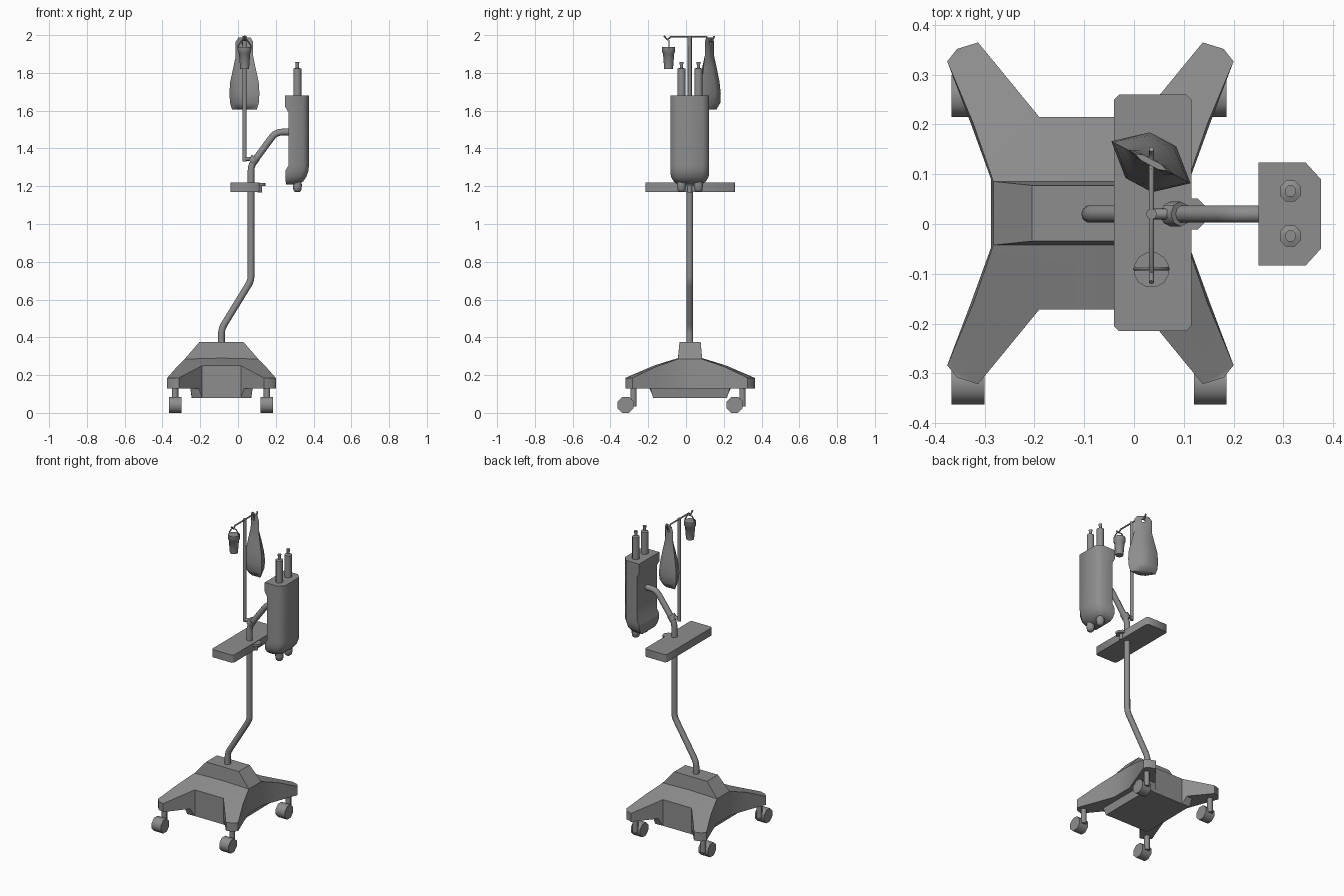
import bpy, bmesh, math
from mathutils import Vector

if "Cube" in bpy.data.objects:
    bpy.data.objects.remove(bpy.data.objects["Cube"])

grey = bpy.data.materials.new("dark_grey")
grey.diffuse_color = (.27, .27, .27, 1)
grey.use_nodes = True
grey.node_tree.nodes["Principled BSDF"].inputs["Base Color"].default_value = grey.diffuse_color


def finish(ob, angle=30):
    bpy.ops.object.select_all(action='DESELECT')
    ob.select_set(True)
    bpy.context.view_layer.objects.active = ob
    ob.data.materials.clear()
    ob.data.materials.append(grey)
    bpy.ops.object.shade_smooth_by_angle(angle=math.radians(angle))
    return ob


def mesh(name, verts, faces, loc=(0, 0, 0), angle=30):
    bm = bmesh.new()
    vs = [bm.verts.new(v) for v in verts]
    for f in faces:
        bm.faces.new([vs[i] for i in f])
    bmesh.ops.remove_doubles(bm, verts=bm.verts, dist=1e-5)
    bmesh.ops.recalc_face_normals(bm, faces=bm.faces)
    me = bpy.data.meshes.new(name)
    bm.to_mesh(me)
    bm.free()
    ob = bpy.data.objects.new(name, me)
    ob.location = loc
    bpy.context.collection.objects.link(ob)
    return finish(ob, angle)


def loft(name, rings, loc=(0, 0, 0), angle=30):
    n = len(rings[0])
    verts = [p for r in rings for p in r]
    faces = [list(range(n)), list(range(len(verts) - n, len(verts)))]
    for k in range(len(rings) - 1):
        for i in range(n):
            j = (i + 1) % n
            faces.append([k * n + i, k * n + j, k * n + n + j, k * n + n + i])
    return mesh(name, verts, faces, loc, angle)


def lathe(name, profile, loc, sides=8, axis='Z', angle=50):
    """profile: (radius, distance along axis)"""
    rings = []
    for r, h in profile:
        ring = []
        for i in range(sides):
            a = 2 * math.pi * (i + .5) / sides
            c, s = r * math.cos(a), r * math.sin(a)
            ring.append((c, s, h) if axis == 'Z' else (h, c, s))
        rings.append(ring)
    return loft(name, rings, loc, angle)


def tube(name, pts, r, res=3):
    cu = bpy.data.curves.new(name, 'CURVE')
    cu.dimensions = '3D'
    cu.bevel_depth = r
    cu.bevel_resolution = res
    cu.use_fill_caps = True
    sp = cu.splines.new('POLY')
    sp.points.add(len(pts) - 1)
    for p, q in zip(sp.points, pts):
        p.co = (*q, 1)
    ob = bpy.data.objects.new(name, cu)
    bpy.context.collection.objects.link(ob)
    bpy.ops.object.select_all(action='DESELECT')
    ob.select_set(True)
    bpy.context.view_layer.objects.active = ob
    bpy.ops.object.convert(target='MESH')
    return finish(bpy.context.object, 50)


def rounded(pts, d, n=3):
    """Round the inner corners of a path by the distances d."""
    pts = [Vector(p) for p in pts]
    out = [pts[0]]
    for a, b, c, r in zip(pts, pts[1:], pts[2:], d):
        p, q = b + (a - b).normalized() * r, b + (c - b).normalized() * r
        for i in range(n + 1):
            t = i / n
            out.append(p * (1 - t) ** 2 + b * 2 * t * (1 - t) + q * t * t)
    return out + [pts[-1]]


# Four-legged base: one quarter, mirrored both ways
Q = dict(T0=(0, 0, .375), T1=(.117, 0, .375), T2=(.117, .056, .375), T3=(0, .056, .375),
         H0=(0, .064, .29), H1=(.195, .064, .285), H2=(.195, 0, .285),
         N0=(0, .193, .25), N=(.1025, .193, .25), M=(.235, .18, .245),
         A=(.2875, .305, .185), B=(.2675, .33, .185), C=(.2255, .343, .185),
         w2=(.2, 0, .13), w1=(.2, .07, .13), m=(.24, .18, .13),
         a=(.2875, .305, .13), b=(.2675, .33, .13), c=(.2255, .343, .13),
         p=(.1205, .215, .13), q1=(.165, 0, .13), q2=(.165, .21, .13),
         k0=(0, 0, .08), k1=(.158, 0, .08), k2=(.156, .196, .08),
         n2=(.1025, .193, .08), n0=(0, .193, .08))
QF = ("T0 T1 T2 T3", "T3 T2 H1 H0", "T1 H2 H1 T2", "H0 H1 N N0", "H1 M N", "M A C N", "A B C",
      "N0 N n2 n0", "N C c p n2", "C B b c", "B A a b", "A M m a", "M H1 w1 m", "H1 H2 w2 w1",
      "q1 w2 w1 q2", "w1 m q2", "m a b c p q2", "q1 q2 k2 k1", "q2 p n2 k2", "k0 k1 k2 n2 n0")
keys = list(Q)
verts, faces = [], []
for sx in (1, -1):
    for sy in (1, -1):
        o = len(verts)
        verts += [(x * sx, y * sy, z) for x, y, z in Q.values()]
        faces += [[o + keys.index(k) for k in f.split()] for f in QF]
mesh("base", verts, faces, (-.0875, .0215, 0), 35)

# Casters, all trailing to the front
for x, side in ((-.333, "left"), (.153, "right")):
    for y, end in ((-.32, "front"), (.257, "back")):
        lathe(f"wheel_{end}_{side}", [(.046, -.033), (.046, .033)], (x, y, .0425), 8, 'X')
        tube(f"caster_post_{end}_{side}", [(x, y + .042, .035), (x, y + .042, .14)], .017, 2)
        tube(f"axle_{end}_{side}", [(x, y, .045), (x, y + .042, .045)], .012, 2)

# Bent main pole carrying the pump
Y = .02
tube("main_pole", rounded([(-.088, Y, .36), (-.088, Y, .445), (.069, Y, .70), (.069, Y, 1.31),
                           (.2, Y, 1.487), (.27, Y, 1.487)], (.03, .025, .03, .035)), .018)

# Tray with clipped corners, and its clamp knob
x0, x1, y0, y1, c = -.04, .115, -.215, .26, .01
out = [(x0 + c, y0), (x1 - c, y0), (x1, y0 + c), (x1, y1 - c),
       (x1 - c, y1), (x0 + c, y1), (x0, y1 - c), (x0, y0 + c)]
loft("tray", [[(x, y, z) for x, y in out] for z in (1.17, 1.22)], angle=50)
lathe("clamp_knob", [(.012, -.03), (.012, .005), (.034, .005), (.034, .02)], (.115, Y, 1.197))

# Pump housing: (z, back x, front x, half width)
levels = [(1.21, .255, .315, .066), (1.225, .252, .345, .085), (1.25, .25, .362, .1),
          (1.285, .252, .374, .103), (1.31, .267, .375, .103), (1.59, .267, .375, .103),
          (1.62, .25, .375, .103), (1.68, .25, .375, .103)]
loft("pump_housing", [[(a, Y - w, z), (b - .03, Y - w, z), (b, Y - w + .033, z),
                       (b, Y + w - .033, z), (b - .03, Y + w, z), (a, Y + w, z)]
                      for z, a, b, w in levels], angle=50)

# Pump bottles above and drain nubs below
for i, y in enumerate((-.024, .066)):
    lathe(f"bottle_{i}", [(.023, 0), (.023, .147), (.009, .152), (.009, .165), (.012, .182)],
          (.314, y, 1.675), 8)
    lathe(f"drain_nub_{i}", [(.014, 0), (.022, .008), (.026, .03), (.024, .07)], (.314, y, 1.17), 8)

# Drip stand, its bracket and hooked crossbar
X = .035
tube("drip_pole", [(X, Y, 1.33), (X, Y, 1.995)], .011, 2)
tube("drip_bracket", [(X, Y, 1.345), (.09, Y, 1.345)], .011, 2)
tube("bracket_collar", [(.073, Y, 1.325), (.094, Y, 1.352)], .025, 2)
tube("crossbar", [(X, -.117, 1.995), (X, -.098, 1.976), (X, -.08, 1.991), (X, .108, 1.991),
                  (X, .125, 1.968), (X, .14, 1.972), (X, .15, 1.995)], .005, 2)

# Fluid bag: (z, half width, half flat, half thickness), turned about z
bag_levels = [(1.605, .074, .02, .03), (1.64, .086, .03, .049), (1.69, .09, .03, .052),
              (1.75, .086, .03, .045), (1.83, .066, .028, .028), (1.89, .052, .03, .012),
              (1.965, .052, .03, .006), (1.988, .036, .02, .006)]
bag = loft("fluid_bag", [[(-w, 0, z), (-f, -t, z), (f, -t, z), (w, 0, z), (f, t, z), (-f, t, z)]
                         for z, w, f, t in bag_levels], (.034, .124, 0), 65)
bag.rotation_euler.z = math.radians(-28)
bpy.ops.mesh.primitive_cylinder_add(vertices=8, radius=.012, depth=.1, location=(.034, .124, 1.957),
                                    rotation=(math.pi / 2, 0, math.radians(-28)))
cutter = bpy.context.object
cutter.name = "hole_cutter"
cutter.hide_render = True
cut = bag.modifiers.new("hang_hole", 'BOOLEAN')
cut.operation, cut.object, cut.solver = 'DIFFERENCE', cutter, 'EXACT'
bag.modifiers.move(len(bag.modifiers) - 1, 0)
bpy.context.view_layer.objects.active = bag
bpy.ops.object.modifier_apply(modifier=cut.name)
bpy.data.objects.remove(cutter)

# Small hanging bottle with wire handle
lathe("drip_bottle", [(.024, 1.82), (.031, 1.905), (.036, 1.91), (.036, 1.938)], (X, -.092, 0), 12)
tube("drip_bottle_handle", [(X - .033, -.09, 1.925), (X - .033, -.09, 1.945), (X - .015, -.09, 1.972),
                            (X + .015, -.09, 1.972), (X + .033, -.09, 1.945), (X + .033, -.09, 1.925)],
     .004, 1)
